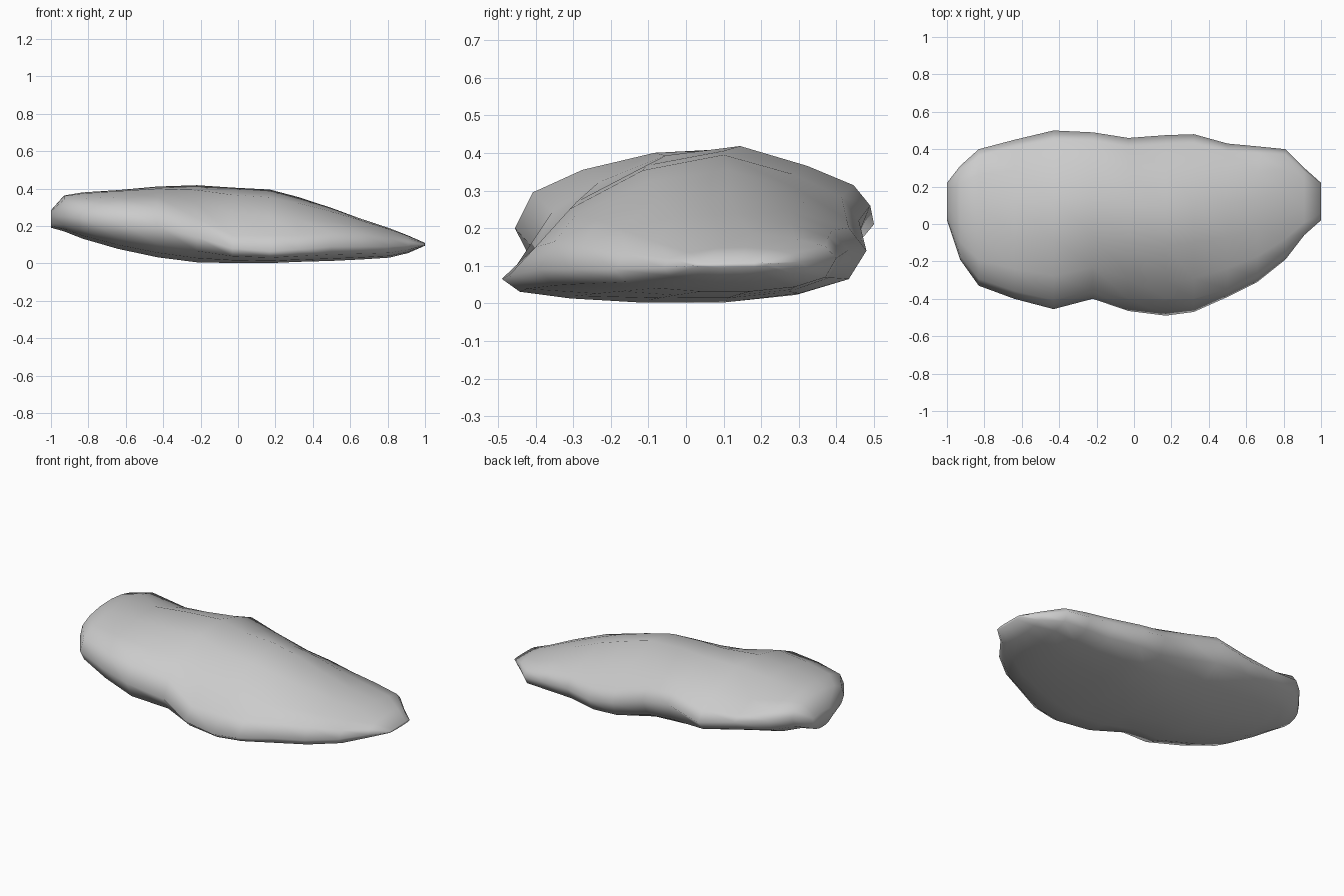
import bpy, bmesh, math

# Stations along x: (x, front y, back y, front rim z, back rim z, top z, bottom z,
#                    top drop at front, top drop at back, bottom rise at back)
STATIONS = [
    (-1.00,  0.02, 0.22, 0.25, 0.27, 0.285, 0.19, 0.00, 0.00, 0.00),
    (-0.93, -0.19, 0.31, 0.25, 0.30, 0.365, 0.17, 0.01, 0.00, 0.02),
    (-0.83, -0.33, 0.40, 0.24, 0.29, 0.382, 0.13, 0.02, 0.01, 0.03),
    (-0.64, -0.40, 0.45, 0.22, 0.25, 0.395, 0.075, 0.02, 0.08, 0.06),
    (-0.43, -0.455, 0.50, 0.20, 0.21, 0.415, 0.03, 0.04, 0.08, 0.07),
    (-0.22, -0.40, 0.49, 0.14, 0.26, 0.422, 0.003, 0.09, 0.05, 0.06),
    (-0.03, -0.465, 0.46, 0.08, 0.22, 0.41, 0.0, 0.14, 0.06, 0.04),
    (0.17, -0.49, 0.475, 0.065, 0.16, 0.40, 0.0, 0.15, 0.10, 0.00),
    (0.32, -0.47, 0.48, 0.075, 0.14, 0.36, 0.007, 0.12, 0.09, 0.00),
    (0.50, -0.39, 0.43, 0.09, 0.14, 0.30, 0.012, 0.07, 0.05, 0.00),
    (0.66, -0.31, 0.415, 0.09, 0.13, 0.24, 0.02, 0.03, 0.02, 0.00),
    (0.81, -0.19, 0.40, 0.09, 0.12, 0.19, 0.03, 0.02, 0.01, 0.00),
    (0.91, -0.06, 0.30, 0.095, 0.11, 0.15, 0.055, 0.01, 0.00, 0.00),
    (1.00,  0.02, 0.22, 0.10, 0.105, 0.11, 0.095, 0.00, 0.00, 0.00),
]
SIDES = 14


def ring(x, yf, yb, zf, zb, zt, zl, drop_f, drop_b, rise_b):
    """Rounded cross-section whose top falls away from a central ridge."""
    pts = []
    for i in range(SIDES):
        a = 2 * math.pi * i / SIDES
        c, s = math.cos(a), math.sin(a)
        u = 0.5 + 0.5 * c
        y = yf + (yb - yf) * u
        rim = zf + (zb - zf) * u
        if s >= 0:
            top = zt - drop_f * max(0, 0.5 - u) / 0.4 - drop_b * max(0, u - 0.65) / 0.25
            z = rim + (max(top, rim) - rim) * s ** 0.7
        else:
            low = zl + rise_b * max(0, u - 0.5) / 0.4
            z = rim + (low - rim) * (-s) ** 0.7
        # step above the projecting front shelf
        if -0.1 < x < 0.4 and s > 0.1 and c < -0.85:
            y, z = -0.40, 0.15
        pts.append((x, y, z))
    return pts


# Weathered rock slab
bm = bmesh.new()
rings = [[bm.verts.new(p) for p in ring(*s)] for s in STATIONS]
for r0, r1 in zip(rings, rings[1:]):
    for i in range(SIDES):
        j = (i + 1) % SIDES
        bm.faces.new((r0[i], r0[j], r1[j], r1[i]))
bm.faces.new(rings[0])
bm.faces.new(rings[-1][::-1])
bmesh.ops.recalc_face_normals(bm, faces=bm.faces)
for f in bm.faces:
    f.smooth = True

mesh = bpy.data.meshes.new("rock_slab")
bm.to_mesh(mesh)
bm.free()
rock = bpy.data.objects.new("rock_slab", mesh)
bpy.context.collection.objects.link(rock)
